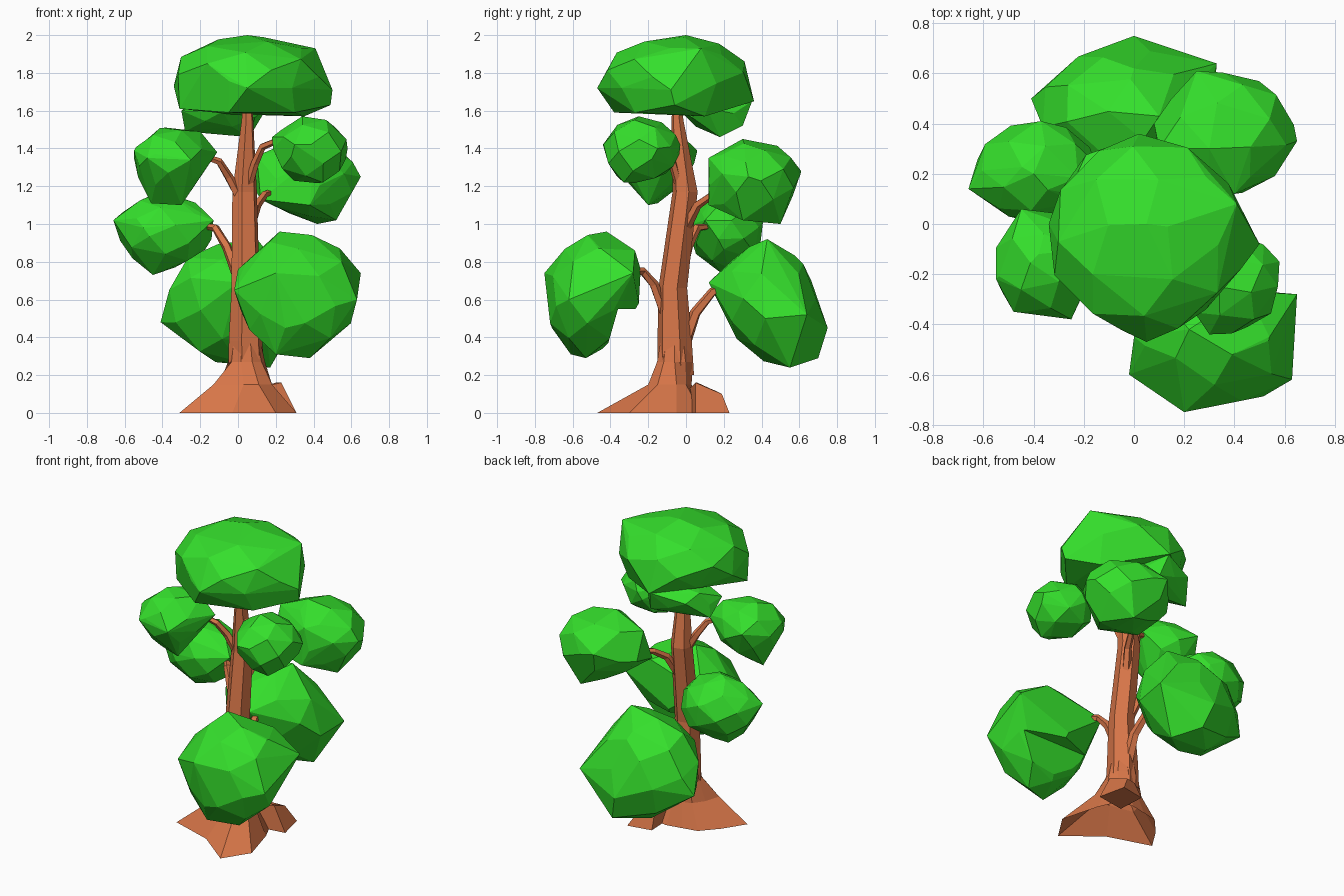
import bpy, bmesh, math
from mathutils import Vector, Matrix


def material(name, color):
    m = bpy.data.materials.new(name)
    m.diffuse_color = color
    return m


BARK = material("bark", (0.68, 0.18, 0.065, 1))
LEAF = material("leaves", (0.035, 0.74, 0.025, 1))


def finish(name, bm, mat):
    bmesh.ops.recalc_face_normals(bm, faces=bm.faces)
    me = bpy.data.meshes.new(name)
    bm.to_mesh(me)
    bm.free()
    me.materials.append(mat)
    ob = bpy.data.objects.new(name, me)
    bpy.context.collection.objects.link(ob)
    return ob


def circle(x, y, z, r, sides, turn=0.0):
    return [(x + r * math.cos(turn + math.tau * i / sides),
             y + r * math.sin(turn + math.tau * i / sides), z) for i in range(sides)]


def loft(name, rings, mat, caps=True):
    """Skin a list of equal-length point rings, optionally capping the ends."""
    bm = bmesh.new()
    vs = [[bm.verts.new(p) for p in ring] for ring in rings]
    n = len(vs[0])
    for a, b in zip(vs, vs[1:]):
        for i in range(n):
            j = (i + 1) % n
            bm.faces.new((a[i], a[j], b[j], b[i]))
    if caps:
        bm.faces.new(vs[0][::-1])
        bm.faces.new(vs[-1])
    return finish(name, bm, mat)


def branch(name, path, radii, sides=5):
    pts = [Vector(p) for p in path]
    rings = []
    for k, p in enumerate(pts):
        d = pts[min(k + 1, len(pts) - 1)] - pts[max(k - 1, 0)]
        q = d.to_track_quat('Z', 'Y')
        rings.append([p + q @ Vector(c) for c in circle(0, 0, 0, radii[k], sides)])
    loft(name, rings, BARK)


def clump(name, center, radii, corners, tilt=0.0, count=34):
    """Faceted leaf mass: hull of a coarse ellipsoid plus its prominent corners."""
    bm = bmesh.new()
    rot = Matrix.Rotation(tilt, 3, 'X')
    for i in range(count):
        z = 1 - 2 * (i + 0.5) / count
        a = i * 2.39996 + center[0] * 9
        r = math.sqrt(1 - z * z)
        v = Vector((radii[0] * r * math.cos(a), radii[1] * r * math.sin(a), radii[2] * z))
        bm.verts.new(Vector(center) + rot @ v)
    for c in corners:
        bm.verts.new(c)
    res = bmesh.ops.convex_hull(bm, input=bm.verts[:], use_existing_faces=False)
    junk = {v for v in res["geom_interior"] + res["geom_unused"]
            if isinstance(v, bmesh.types.BMVert)}
    bmesh.ops.delete(bm, geom=list(junk), context='VERTS')
    bmesh.ops.dissolve_limit(bm, angle_limit=0.1, verts=bm.verts[:], edges=bm.edges[:])
    return finish(name, bm, LEAF)


# Root flare: lobed rings, open underneath
root_base = [(0.24, -0.05), (0.18, 0.08), (0.08, 0.09), (-0.02, 0.07), (-0.12, 0.05),
             (-0.22, -0.06), (-0.31, -0.2), (-0.03, -0.29), (0.2, -0.47), (0.31, -0.3)]
root_top = [(0.17, -0.05), (0.12, 0.0), (0.07, 0.03), (0.01, 0.03), (-0.05, 0.01),
            (-0.1, -0.06), (-0.13, -0.16), (0.03, -0.19), (0.11, -0.2), (0.18, -0.15)]
loft("roots", [[(x, y, 0) for x, y in root_base], [(x, y, 0.15) for x, y in root_top],
               circle(0.045, -0.06, 0.27, 0.098, 10), circle(0.04, -0.06, 0.4, 0.075, 10)],
     BARK, caps=False)

# Six-sided leaning trunk
stem = [(0.045, -0.055, 0.2, 0.10), (0.04, -0.06, 0.38, 0.093), (0.04, -0.07, 0.66, 0.078),
        (0.035, -0.005, 1.17, 0.068), (0.05, -0.045, 1.55, 0.032), (0.05, -0.05, 1.75, 0.02)]
loft("trunk", [circle(*s, 6, 0.3) for s in stem], BARK)

# Stubby root at the back right
loft("back_root", [
    [(0.12, 0.02, 0), (0.31, 0.05, 0), (0.27, 0.23, 0), (0.11, 0.2, 0)],
    [(0.1, 0.02, 0.13), (0.23, 0.05, 0.16), (0.21, 0.19, 0.1), (0.12, 0.15, 0.12)],
    [(0.12, 0.04, 0.13), (0.2, 0.06, 0.16), (0.19, 0.17, 0.11), (0.13, 0.14, 0.12)]],
    BARK)

# Branches
branch("branch_upper_left", [(0.01, -0.02, 1.14), (-0.05, -0.04, 1.25), (-0.10, -0.08, 1.33),
                             (-0.18, -0.1, 1.36)], (0.028, 0.024, 0.02, 0.015))
branch("branch_upper_right", [(0.05, -0.03, 1.18), (0.09, -0.07, 1.32), (0.13, -0.1, 1.41),
                              (0.25, -0.18, 1.46)], (0.024, 0.022, 0.02, 0.015))
branch("branch_back_right", [(0.06, 0.0, 0.98), (0.10, 0.06, 1.10), (0.14, 0.14, 1.155),
                             (0.18, 0.2, 1.17)], (0.028, 0.024, 0.02, 0.015))
branch("branch_mid_left", [(0.0, -0.03, 0.72), (-0.06, 0.01, 0.88), (-0.12, 0.06, 0.98),
                           (-0.18, 0.14, 0.99)], (0.03, 0.026, 0.022, 0.015))
branch("branch_low_front", [(0.04, -0.11, 0.52), (0.06, -0.17, 0.68), (0.09, -0.23, 0.75),
                            (0.2, -0.36, 0.76)], (0.03, 0.026, 0.022, 0.016))
branch("branch_low_back", [(0.04, -0.01, 0.36), (0.04, 0.05, 0.53), (0.02, 0.14, 0.64),
                           (0.0, 0.28, 0.68)], (0.035, 0.03, 0.025, 0.018))

# Leaf clumps
clump("crown", (0.05, -0.05, 1.785), (0.40, 0.39, 0.21), [
    (-0.34, 0, 1.73), (0.41, 0.08, 1.93), (0.5, -0.08, 1.71), (0.49, -0.06, 1.63),
    (0.05, -0.47, 1.72), (-0.31, -0.2, 1.61), (0.02, 0.36, 1.65), (0.3, -0.27, 1.59),
    (-0.05, -0.38, 1.59), (0.05, 0, 2.0), (0.35, 0.1, 1.57)], count=36)
clump("crown_underside", (-0.06, 0.14, 1.6), (0.22, 0.17, 0.1), [
    (-0.28, 0.15, 1.49), (0.06, 0.18, 1.46), (0.05, 0.3, 1.52), (-0.3, 0.05, 1.6),
    (0.02, 0.35, 1.65)], count=20)
clump("leaves_upper_left", (-0.36, -0.16, 1.34), (0.2, 0.21, 0.175), [
    (-0.55, -0.22, 1.39), (-0.11, -0.08, 1.38), (-0.46, -0.15, 1.11), (-0.3, -0.2, 1.10),
    (-0.25, -0.38, 1.34), (-0.48, -0.35, 1.35), (-0.45, 0.06, 1.39), (-0.38, -0.12, 1.51),
    (-0.2, -0.1, 1.49)], count=28)
clump("leaves_upper_right", (0.385, -0.235, 1.39), (0.2, 0.205, 0.18), [
    (0.18, -0.2, 1.46), (0.34, -0.25, 1.57), (0.58, -0.15, 1.40), (0.45, -0.33, 1.22),
    (0.3, -0.44, 1.42), (0.38, -0.03, 1.42)], count=28)
clump("leaves_back_right", (0.37, 0.36, 1.235), (0.27, 0.245, 0.21), [
    (0.65, 0.33, 1.25), (0.08, 0.4, 1.2), (0.25, 0.61, 1.28), (0.52, 0.3, 1.02),
    (0.42, 0.5, 1.0), (0.4, 0.12, 1.35), (0.38, 0.12, 1.1), (0.3, 0.3, 1.45),
    (0.12, 0.18, 1.13), (0.1, 0.3, 1.36)])
clump("leaves_mid_left", (-0.39, 0.21, 0.965), (0.25, 0.2, 0.2), [
    (-0.66, 0.14, 1.02), (-0.37, 0.41, 1.03), (-0.45, 0.2, 0.73), (-0.13, 0.1, 1.02),
    (-0.14, 0.17, 0.92), (-0.4, 0.2, 1.17), (-0.5, 0.03, 0.98), (-0.27, 0.36, 0.85)])
low_front = clump("leaves_low_front", (0.32, -0.5, 0.635), (0.32, 0.235, 0.325), [
    (-0.02, -0.6, 0.65), (0.0, -0.45, 0.76), (0.22, -0.42, 0.96), (0.63, -0.62, 0.6),
    (0.65, -0.28, 0.74), (0.2, -0.75, 0.74), (0.38, -0.53, 0.29), (0.2, -0.61, 0.31),
    (0.05, -0.24, 0.76), (0.45, -0.27, 0.86), (0.3, -0.25, 0.58), (0.25, -0.71, 0.45),
    (0.06, -0.58, 0.44), (0.54, -0.45, 0.87)], tilt=-0.2)
clump("leaves_low_back", (-0.04, 0.45, 0.58), (0.34, 0.25, 0.33), [
    (-0.41, 0.5, 0.48), (-0.33, 0.35, 0.66), (0.0, 0.12, 0.69), (0, 0.75, 0.45),
    (0.17, 0.55, 0.24), (-0.08, 0.5, 0.28), (0.33, 0.64, 0.52), (0.1, 0.43, 0.92),
    (0, 0.62, 0.79), (0.05, 0.7, 0.29), (0.31, 0.42, 0.5)], tilt=0.3)

# Hollow under the rear of the low front clump
notch = [(0.05, -0.42), (0.62, -0.42), (0.7, -0.1), (0.0, -0.1)]
cutter = loft("notch_cutter", [[(x, y - 0.04, 0.2) for x, y in notch],
                               [(x, y + 0.06, 0.55) for x, y in notch]], LEAF)
cutter.hide_render = True
cutter.display_type = 'WIRE'
cut = low_front.modifiers.new("hollow", 'BOOLEAN')
cut.operation = 'DIFFERENCE'
cut.object = cutter
